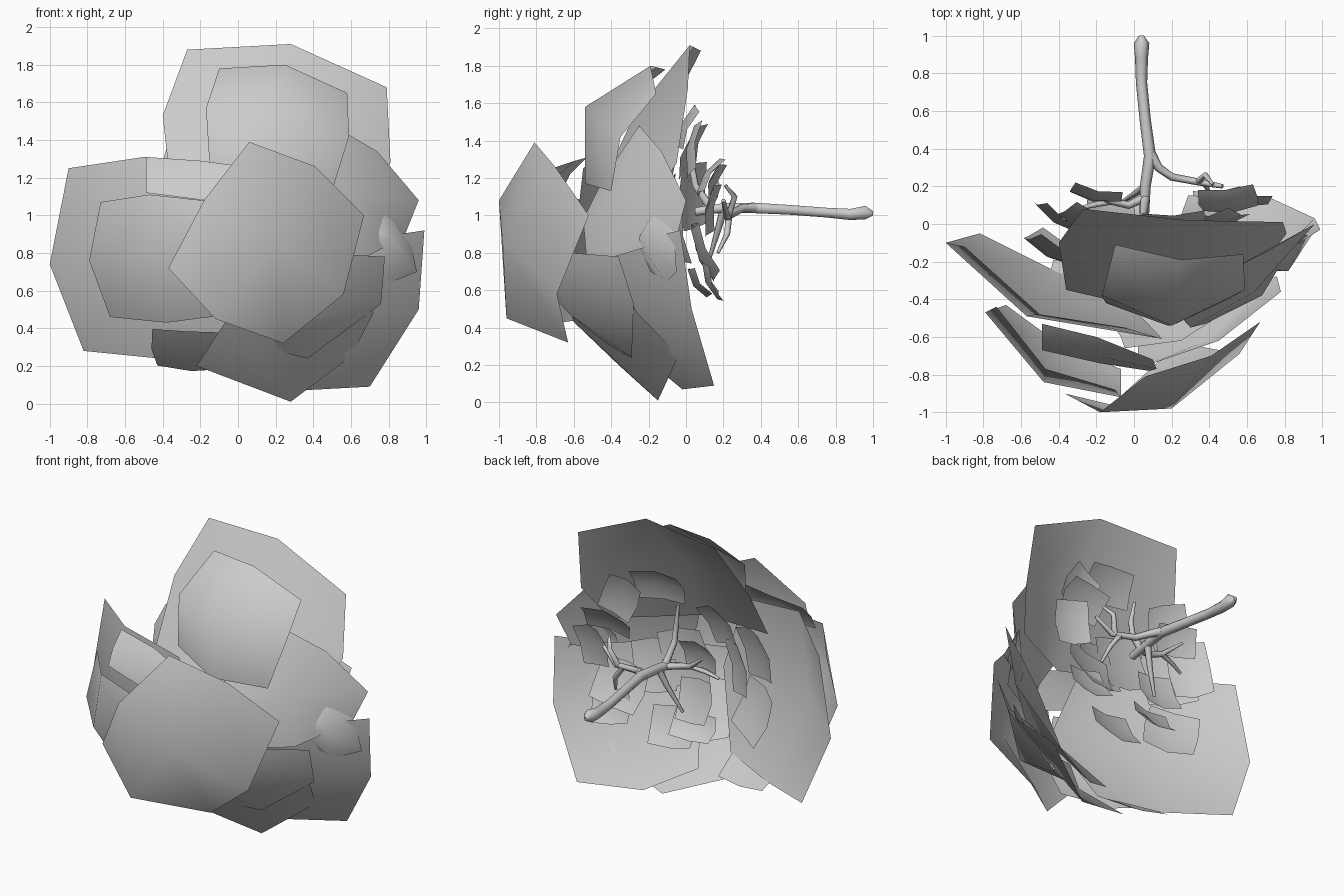
import bpy
from mathutils import Vector, Euler


def sheet(name, pts):
    # cupped petal: 3 x 3 grid of points, rows top to bottom, left to right
    faces = [(r * 3 + c, r * 3 + 3 + c, r * 3 + 4 + c, r * 3 + 1 + c)
             for r in range(2) for c in range(2)]
    me = bpy.data.meshes.new(name)
    me.from_pydata([tuple(p) for p in pts], [], faces)
    for p in me.polygons:
        p.use_smooth = True
    ob = bpy.data.objects.new(name, me)
    bpy.context.collection.objects.link(ob)
    return ob


def small_sheet(name, centre, w, h, pitch, roll, yaw, bulge=0.05):
    # small cupped petal facing the front, then turned
    rot = Euler((pitch, roll, yaw)).to_matrix()
    pts = []
    for v in (1, 0, -1):
        for u in (-1, 0, 1):
            k = 0.92 if u and v else 1.0
            p = Vector((u * w / 2 * k, -bulge * (1 - (u * u + v * v) / 2), v * h / 2 * k))
            pts.append(rot @ p + Vector(centre))
    return sheet(name, pts)


def twig(name, pts):
    # tapered round branch: points are x, y, z, radius
    cu = bpy.data.curves.new(name, 'CURVE')
    cu.dimensions = '3D'
    cu.bevel_depth = 1.0
    cu.bevel_resolution = 1
    cu.use_fill_caps = True
    sp = cu.splines.new('POLY')
    sp.points.add(len(pts) - 1)
    for q, (x, y, z, r) in zip(sp.points, pts):
        q.co = (x, y, z, 1)
        q.radius = r * 1.15
    sp.use_smooth = True
    ob = bpy.data.objects.new(name, cu)
    bpy.context.collection.objects.link(ob)


# large top petals
sheet("top_outer_petal", [
    (-.27, .08, 1.88), (.28, .02, 1.91), (.79, .01, 1.68),
    (-.40, -.10, 1.53), (.22, -.27, 1.55), (.81, -.05, 1.28),
    (-.36, -.35, 1.17), (.20, -.48, 1.10), (.70, -.20, 1.05)])
sheet("top_inner_petal", [
    (-.10, -.11, 1.78), (.25, -.19, 1.80), (.58, -.16, 1.65),
    (-.17, -.38, 1.57), (.20, -.54, 1.58), (.59, -.35, 1.42),
    (-.15, -.42, 1.25), (.18, -.54, 1.17), (.50, -.40, 1.13)])
# front petal
sheet("front_petal", [
    (.06, -.81, 1.39), (.41, -.70, 1.26), (.67, -.52, 1.00),
    (-.18, -1.0, 1.08), (.20, -.98, .85), (.56, -.69, .58),
    (-.37, -.90, .72), (-.12, -.96, .45), (.24, -.63, .32)])
# left petals
sheet("left_outer_petal", [
    (-.90, -.12, 1.25), (-.50, -.48, 1.31), (-.05, -.55, 1.25),
    (-1.0, -.10, .74), (-.57, -.49, .78), (.15, -.61, .72),
    (-.82, -.05, .28), (-.42, -.25, .24), (-.05, -.40, .28)])
sheet("left_inner_petal", [
    (-.73, -.44, 1.07), (-.47, -.77, 1.11), (-.10, -.88, 1.07),
    (-.79, -.47, .76), (-.48, -.84, .78), (-.07, -.92, .75),
    (-.68, -.43, .46), (-.38, -.65, .43), (-.07, -.77, .47)])
sheet("left_tilted_petal", [
    (-.49, -.53, 1.31), (-.20, -.60, 1.29), (.10, -.72, 1.25),
    (-.49, -.62, 1.22), (-.20, -.70, 1.20), (.12, -.77, 1.12),
    (-.49, -.67, 1.12), (-.18, -.74, 1.08), (.08, -.78, 1.00)])
# right petals
sheet("right_petal", [
    (.20, -.44, 1.20), (.50, -.25, 1.48), (.74, -.13, 1.34),
    (.30, -.55, .98), (.64, -.36, 1.10), (.96, .00, 1.08),
    (.38, -.53, .75), (.68, -.38, .78), (.88, -.05, .88)])
sheet("lower_right_outer_petal", [
    (.35, -.48, .90), (.72, -.20, .88), (.99, -.03, .92),
    (.20, -.45, .55), (.62, -.28, .50), (.96, .03, .50),
    (.05, -.20, .22), (.33, -.02, .07), (.70, .15, .09)])
sheet("lower_right_inner_petal", [
    (.10, -.74, .80), (.45, -.62, .80), (.78, -.36, .78),
    (.02, -.76, .62), (.38, -.62, .47), (.76, -.28, .53),
    (.02, -.47, .33), (.20, -.38, .28), (.37, -.29, .24)])
# bottom petals
sheet("bottom_petal", [
    (-.05, -.66, .62), (.25, -.62, .62), (.65, -.36, .65),
    (-.07, -.60, .43), (.20, -.46, .36), (.72, -.26, .48),
    (-.22, -.36, .20), (.28, -.15, .01), (.60, -.04, .25)])
small_sheet("bottom_left_petal", (-.26, -.34, .29), .40, .34, .9, .05, -.15, .03)

# crumpled bud at the right
sheet("bud", [
    (.69, -.24, .93), (.77, -.16, 1.04), (.88, -.05, .90),
    (.66, -.25, .83), (.82, -.25, .88), (.92, -.06, .84),
    (.74, -.19, .70), (.80, -.11, .64), (.95, -.05, .70)])

# small petals around the twigs at the back
back = [
    ((.20, .02, 1.47), .36, .24, -.4, .1, .05), ((.50, .14, 1.20), .32, .22, -.6, -.1, .1),
    ((.60, .15, 1.02), .24, .28, -.2, .2, -.2), ((-.25, .04, 1.34), .26, .28, -.4, .3, -.4),
    ((-.12, .10, .83), .26, .28, .35, .1, -.1), ((-.10, .08, .65), .30, .18, .6, .0, .1),
    ((-.40, .05, 1.10), .26, .36, -.1, .2, -.6), ((.42, .11, .80), .34, .30, .4, -.2, .1),
    ((-.20, .17, 1.17), .28, .20, -.3, .1, -.2), ((.46, .15, .66), .28, .22, .4, .2, .1),
    ((.46, .05, 1.34), .24, .30, -.2, -.4, .2), ((.05, -.04, 1.02), .36, .36, .1, .3, .0),
    ((-.40, -.12, .75), .34, .36, .3, -.2, -.5), ((.25, -.02, .92), .30, .34, .2, .2, .2),
    ((-.40, -.14, 1.12), .34, .34, -.2, .2, -.5), ((.12, -.02, .55), .32, .26, .5, .1, .1)]
for i, (c, w, h, p, r, y) in enumerate(back):
    small_sheet(f"back_petal_{i + 1}", c, w, h, p, r, y)

# stem and twigs
twig("stem", [(.04, 1.0, 1.01, .012), (.04, .96, 1.015, .036), (.04, .88, 1.005, .03),
              (.04, .75, 1.015, .026), (.06, .55, 1.03, .026), (.085, .36, 1.04, .028),
              (.06, .20, 1.04, .025), (.055, .05, 1.02, .022)])
twig("right_twig", [(.09, .37, 1.04, .025), (.13, .30, 1.04, .02), (.20, .25, 1.01, .018),
                    (.36, .22, .99, .016), (.47, .20, 1.08, .01)])
twig("right_upper_twig", [(.34, .225, .99, .016), (.38, .26, 1.10, .014), (.42, .21, 1.16, .008)])
twig("right_lower_twig", [(.30, .23, 1.0, .016), (.37, .22, .90, .014), (.40, .17, .80, .008)])
twig("upper_twig", [(.06, .14, 1.03, .022), (.05, .05, 1.16, .017), (.05, .03, 1.27, .015),
                    (.03, .04, 1.41, .008)])
twig("left_twig", [(.06, .14, 1.03, .02), (-.03, .10, 1.04, .018), (-.12, .12, 1.07, .016),
                   (-.24, .17, 1.17, .008)])
twig("left_lower_twig", [(-.12, .12, 1.07, .015), (-.22, .10, 1.05, .012), (-.30, .08, 1.02, .008)])
twig("lower_twig", [(.06, .20, 1.03, .02), (.02, .17, .92, .016), (-.06, .12, .75, .008)])
